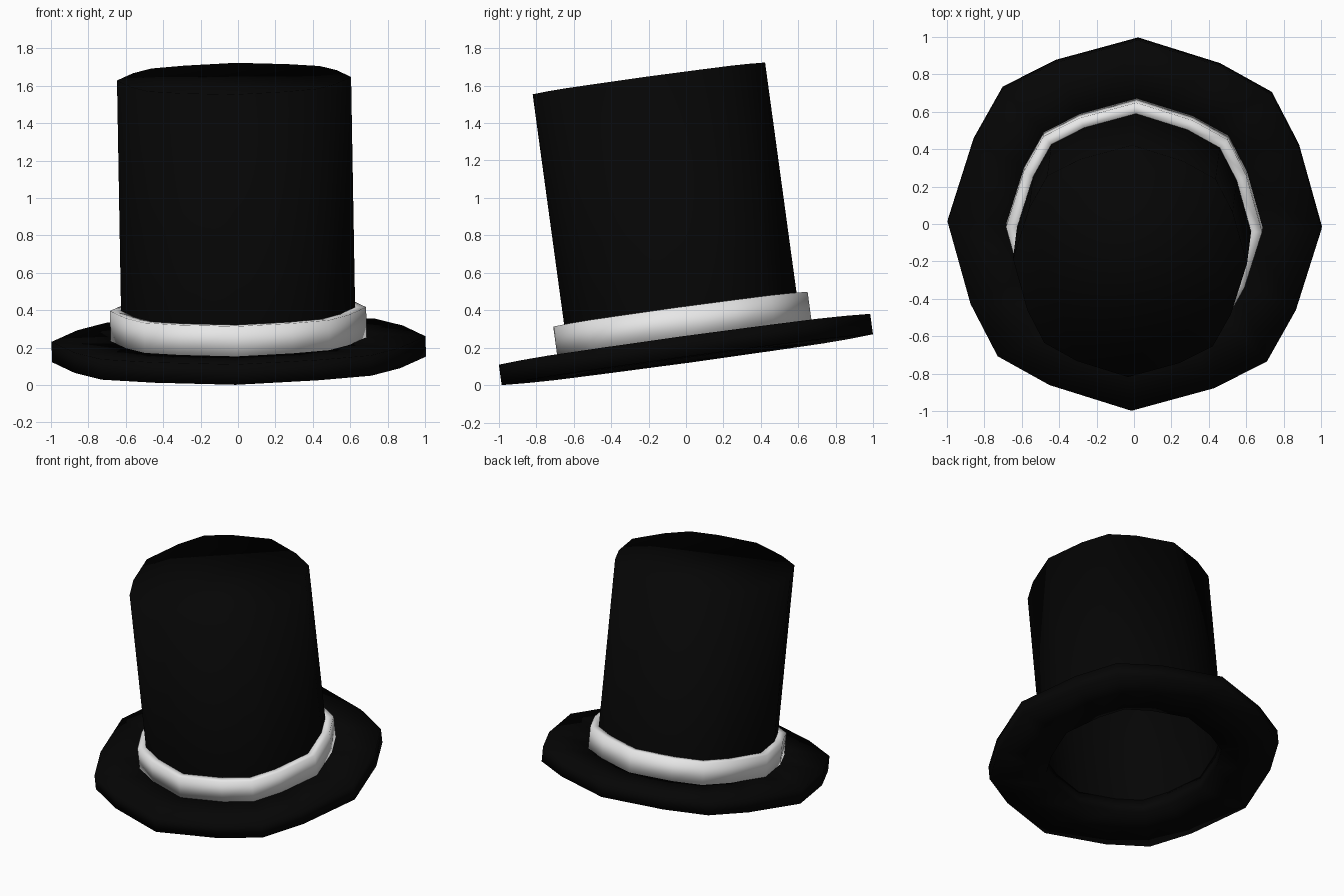
import bpy, bmesh
from math import radians
from mathutils import Matrix, Euler

cube = bpy.data.objects.get("Cube")
if cube:
    bpy.data.objects.remove(cube, do_unlink=True)


def make_material(name, value):
    mat = bpy.data.materials.new(name)
    mat.use_nodes = True
    colour = (value, value, value, 1)
    mat.diffuse_color = colour
    bsdf = next(n for n in mat.node_tree.nodes if n.type == "BSDF_PRINCIPLED")
    bsdf.inputs["Base Color"].default_value = colour
    return mat


black = make_material("black felt", 0.0015)
white = make_material("white ribbon", 0.8)

# One quarter of the sixteen-sided outline, repeated by quarter turns
QUARTER = [(1, 0), (0.87, 0.44), (0.72, 0.72), (0.44, 0.87)]
OUTLINE = []
for turn in range(4):
    for x, y in QUARTER:
        for _ in range(turn):
            x, y = -y, x
        OUTLINE.append((x, y))

# The whole hat leans forward and a little to one side
TILT = (Matrix.Translation((0.005, 0.007, 0.137))
        @ Euler((radians(7.8), radians(-0.85), radians(-1.1))).to_matrix().to_4x4())


def loft(name, profile, mat, closed):
    """Sweep a (radius, height) profile round the outline.
    A closed profile makes a ring; an open one is capped at its last point."""
    bm = bmesh.new()
    loops = [[bm.verts.new((x * r, y * r, z)) for x, y in OUTLINE]
             for r, z in profile]
    pairs = list(zip(loops, loops[1:]))
    if closed:
        pairs.append((loops[-1], loops[0]))
    else:
        bm.faces.new(loops[-1])
    count = len(OUTLINE)
    for low, high in pairs:
        for i in range(count):
            j = (i + 1) % count
            bm.faces.new((low[i], low[j], high[j], high[i]))
    for face in bm.faces:
        face.smooth = True
    mesh = bpy.data.meshes.new(name)
    bm.to_mesh(mesh)
    bm.free()
    mesh.materials.append(mat)
    obj = bpy.data.objects.new(name, mesh)
    obj.matrix_world = TILT
    bpy.context.collection.objects.link(obj)
    return obj


def ring(name, inner, outer, bottom, top, mat):
    return loft(name, [(inner, bottom), (outer, bottom), (outer, top), (inner, top)],
                mat, closed=True)


# Brim with the head opening, and the ribbon band
ring("brim", 0.605, 1.0, 0, 0.11, black)
ring("hat_band", 0.615, 0.685, 0.1, 0.272, white)

# Hollow crown: outer wall with lid, and the lining facing inward
loft("crown", [(0.626, 0.1), (0.626, 1.515)], black, closed=False)
lining = loft("crown_lining", [(0.605, 0.1), (0.605, 1.49)], black, closed=False)
lining.data.flip_normals()
